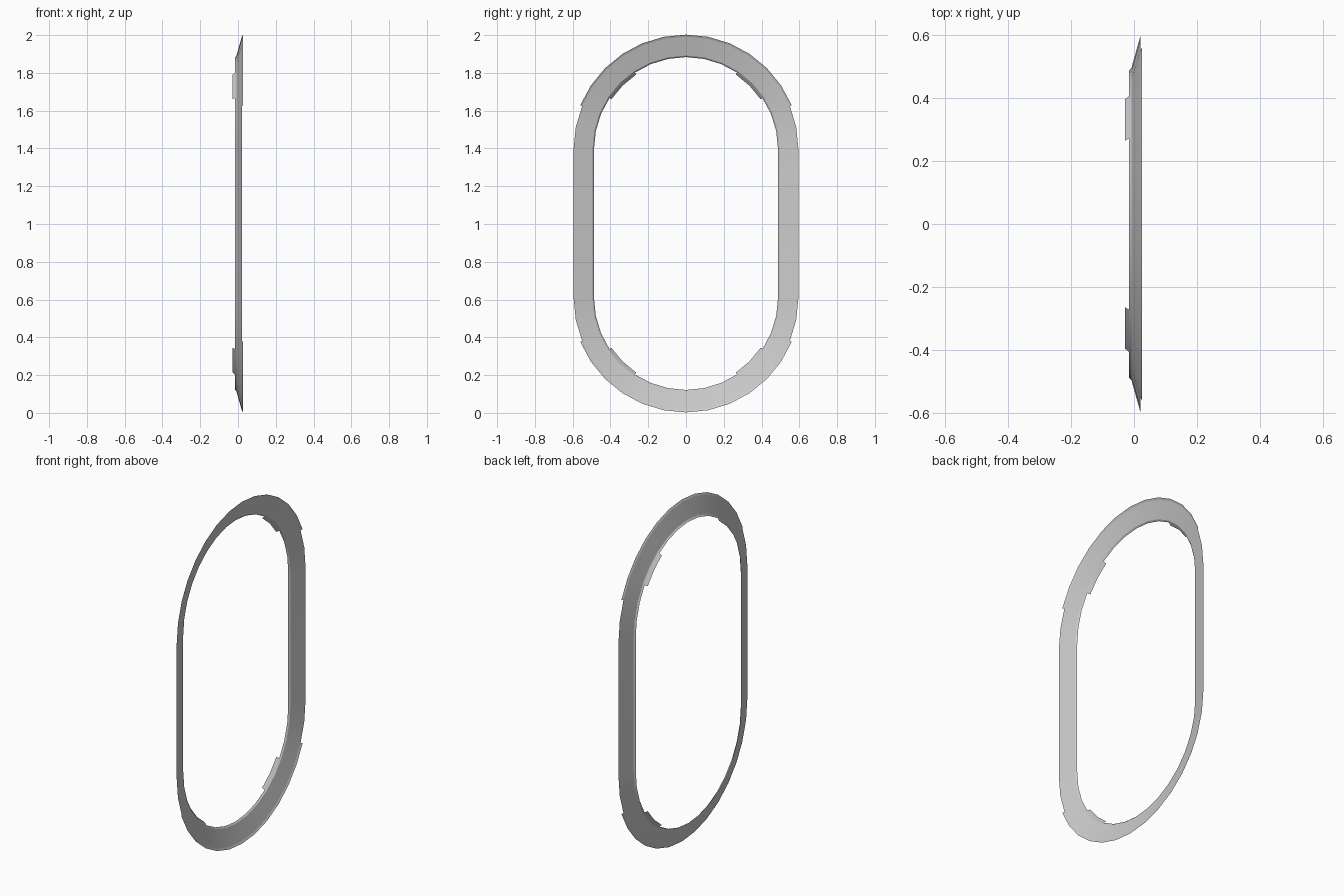
import bpy, bmesh, math

if "Cube" in bpy.data.objects:
    bpy.data.objects.remove(bpy.data.objects["Cube"])

CENTRE_Z = 1.0025   # middle of the frame
HALF_STRAIGHT = 0.394
STEP = math.pi / 16  # 11.25 degree arc segments


def ring_point(i, r, x):
    """Point i (0..33) on a stadium loop: 17 points per half circle."""
    top = i < 17
    a = STEP * (i if top else i - 1)
    dz = HALF_STRAIGHT if top else -HALF_STRAIGHT
    return (x, r * math.cos(a), CENTRE_Z + dz + r * math.sin(a))


def make_strips(name, profile, spans, closed=False):
    """Sweep a (radius, x) profile along spans of loop indices."""
    bm = bmesh.new()
    for first, last in spans:
        rows = [[bm.verts.new(ring_point(i, r, x)) for r, x in profile]
                for i in range(first, last + 1)]
        pairs = list(zip(rows, rows[1:]))
        if closed:
            pairs.append((rows[-1], rows[0]))
        for a, b in pairs:
            for k in range(len(profile) - 1):
                bm.faces.new((a[k], b[k], b[k + 1], a[k + 1]))
    mesh = bpy.data.meshes.new(name)
    bm.to_mesh(mesh)
    bm.free()
    obj = bpy.data.objects.new(name, mesh)
    bpy.context.collection.objects.link(obj)
    bpy.ops.object.select_all(action='DESELECT')
    obj.select_set(True)
    bpy.context.view_layer.objects.active = obj
    bpy.ops.object.shade_smooth_by_angle(angle=math.radians(25))
    return obj


# Sloped oval frame with a narrow steeper lip on its inner edge
make_strips("oval_frame", [(0.487, -0.016), (0.495, -0.008), (0.595, 0.02)],
            [(0, 33)], closed=True)

# Outer rim extension around the top and bottom ends
make_strips("end_rim", [(0.595, 0.02), (0.606, 0.026)], [(2, 14), (19, 31)])

# Four small tabs continuing the inner lip at the corners
make_strips("corner_tab", [(0.475, -0.029), (0.487, -0.016)],
            [(3, 5), (11, 13), (20, 22), (28, 30)])
